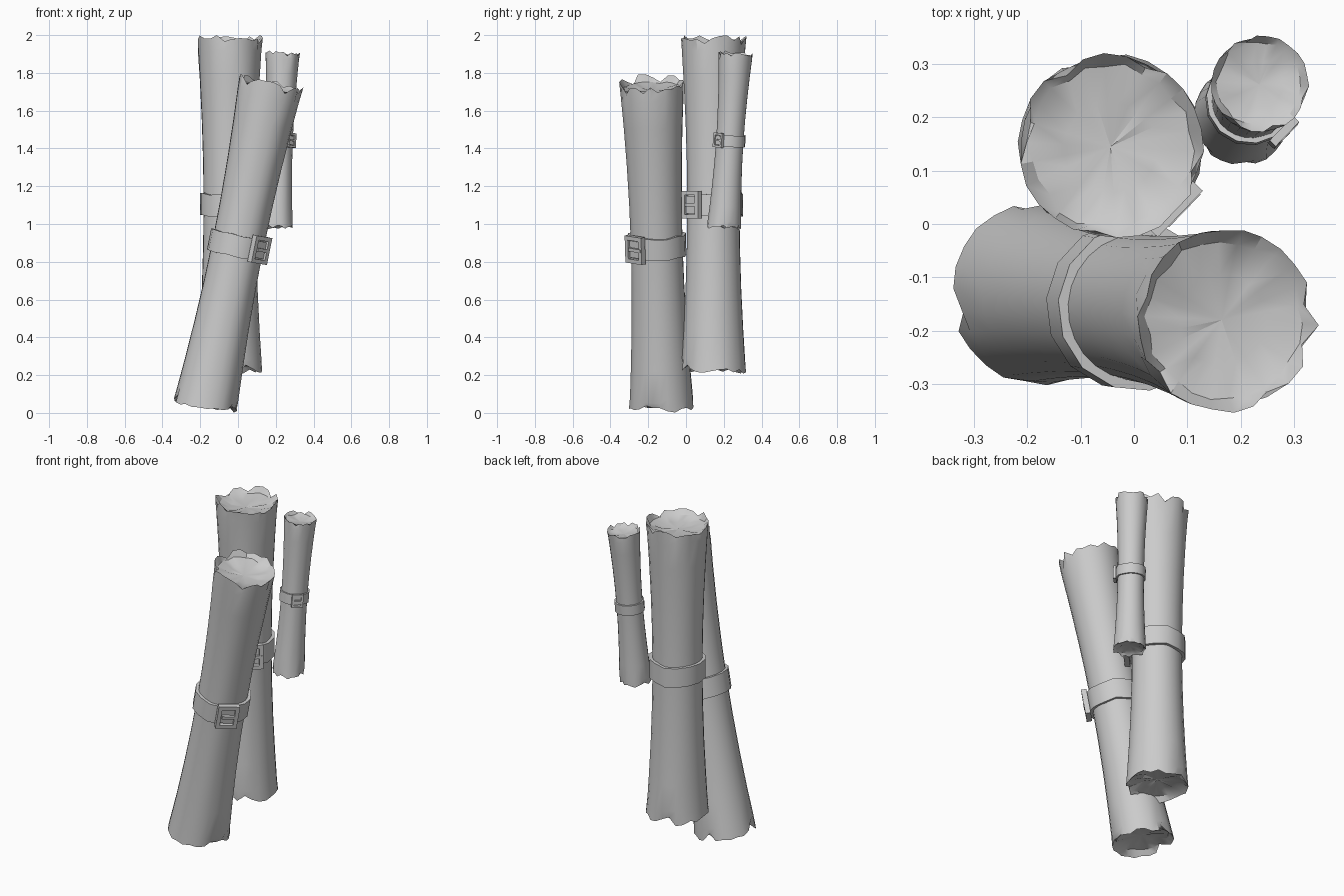
import bpy, bmesh, math, random
from mathutils import Vector, Matrix

if "Cube" in bpy.data.objects:
    bpy.data.objects.remove(bpy.data.objects["Cube"])

random.seed(7)
SIDES = 26
HALF = 0.872
BUCKLE_ANGLE = math.radians(-44)


def finish(bm, name, mat, angle=30):
    bmesh.ops.recalc_face_normals(bm, faces=bm.faces)
    me = bpy.data.meshes.new(name)
    bm.to_mesh(me)
    bm.free()
    me.transform(mat)
    ob = bpy.data.objects.new(name, me)
    bpy.context.collection.objects.link(ob)
    bpy.ops.object.select_all(action='DESELECT')
    ob.select_set(True)
    bpy.context.view_layer.objects.active = ob
    bpy.ops.object.shade_smooth_by_angle(angle=math.radians(angle))
    return ob


def radius(t):
    return 0.137 + 0.034 * abs(t) ** 1.9


def ring(bm, pts):
    return [bm.verts.new(p) for p in pts]


def bridge(bm, a, b):
    n = len(a)
    for i in range(n):
        bm.faces.new((a[i], a[(i + 1) % n], b[(i + 1) % n], b[i]))


def polar(r, a, z):
    return (r * math.cos(a), r * math.sin(a), z)


# rolled sheet: flared tube with ragged rims and shallow sunken ends
def roll(name, mat):
    bm = bmesh.new()
    angs = [BUCKLE_ANGLE - 0.25 + 2 * math.pi * i / SIDES for i in range(SIDES)]
    levels = [-1, -0.93, -0.75, -0.5, -0.25, 0, 0.25, 0.5, 0.75, 0.93, 1]
    rings = []
    for t in levels:
        pts = []
        for i, a in enumerate(angs):
            r = radius(t) * (1.025 if i == 0 else 1)  # raised seam
            z = t * HALF
            if abs(t) == 1:
                z += random.uniform(-0.012, 0.018) * t
                r += random.uniform(-0.003, 0.003)
                if random.random() < 0.22:            # torn notches
                    z -= 0.022 * t
                    r -= 0.014
            elif abs(t) > 0.9:
                z += random.uniform(-0.015, 0.015)
            pts.append(polar(r, a, z))
        rings.append(ring(bm, pts))
    for a, b in zip(rings, rings[1:]):
        bridge(bm, a, b)
    for s, rim in ((-1, rings[0]), (1, rings[-1])):
        prev = rim
        for f, d in ((0.88, 0.024), (0.5, 0.04)):
            cur = ring(bm, [polar(0.171 * f * random.uniform(0.95, 1.04), a,
                                  s * (HALF - d + random.uniform(-0.006, 0.006)))
                            for a in angs])
            bridge(bm, prev, cur)
            prev = cur
        c = bm.verts.new((0, 0, s * (HALF - 0.045)))
        for i in range(SIDES):
            bm.faces.new((prev[i], prev[(i + 1) % SIDES], c))
    finish(bm, name, mat)


# strap wrapped round the middle, slightly wavy
def belt(name, mat):
    bm = bmesh.new()
    n = 14
    wave = [random.uniform(-0.006, 0.006) for _ in range(n)]
    section = ((0.134, -0.057), (0.157, -0.057), (0.157, 0.057), (0.134, 0.057))
    rs = [ring(bm, [polar(r, BUCKLE_ANGLE + 2 * math.pi * (i + 0.5) / n, z + wave[i])
                    for i in range(n)]) for r, z in section]
    for k in range(4):
        bridge(bm, rs[k], rs[(k + 1) % 4])
    finish(bm, name, mat)


def box(bm, size, loc):
    m = Matrix.Translation(loc) @ Matrix.Diagonal((*size, 1))
    bmesh.ops.create_cube(bm, size=1, matrix=m)


# square frame with prong, plus the loose strap end beside it
def buckle(name, mat):
    m = mat @ Matrix.Rotation(BUCKLE_ANGLE, 4, 'Z')
    bm = bmesh.new()
    for s in (-1, 1):
        box(bm, (0.03, 0.022, 0.145), (0.165, s * 0.049, 0))
        box(bm, (0.03, 0.076, 0.022), (0.165, 0, s * 0.0615))
    box(bm, (0.02, 0.085, 0.018), (0.172, 0.01, 0))
    finish(bm, name + "_buckle", m)
    bm = bmesh.new()
    box(bm, (0.014, 0.09, 0.09), (0.159, 0.0, 0))
    finish(bm, name + "_strap_end", m)


# three bundles: centre, axis direction, scale
bundles = {
    "front_roll": ((0, -0.155, 0.89), (0.345, -0.052, 1.70), 1.0),
    "back_roll": ((-0.044, 0.145, 1.102), (0, 0, 1), 1.01),
    "small_roll": ((0.2175, 0.232, 1.442), (0.037, 0.063, 0.93), 0.53),
}
for name, (loc, axis, s) in bundles.items():
    rot = Vector((0, 0, 1)).rotation_difference(Vector(axis)).to_matrix().to_4x4()
    mat = Matrix.Translation(loc) @ rot @ Matrix.Scale(s, 4)
    roll(name, mat)
    belt(name + "_belt", mat)
    buckle(name, mat)
